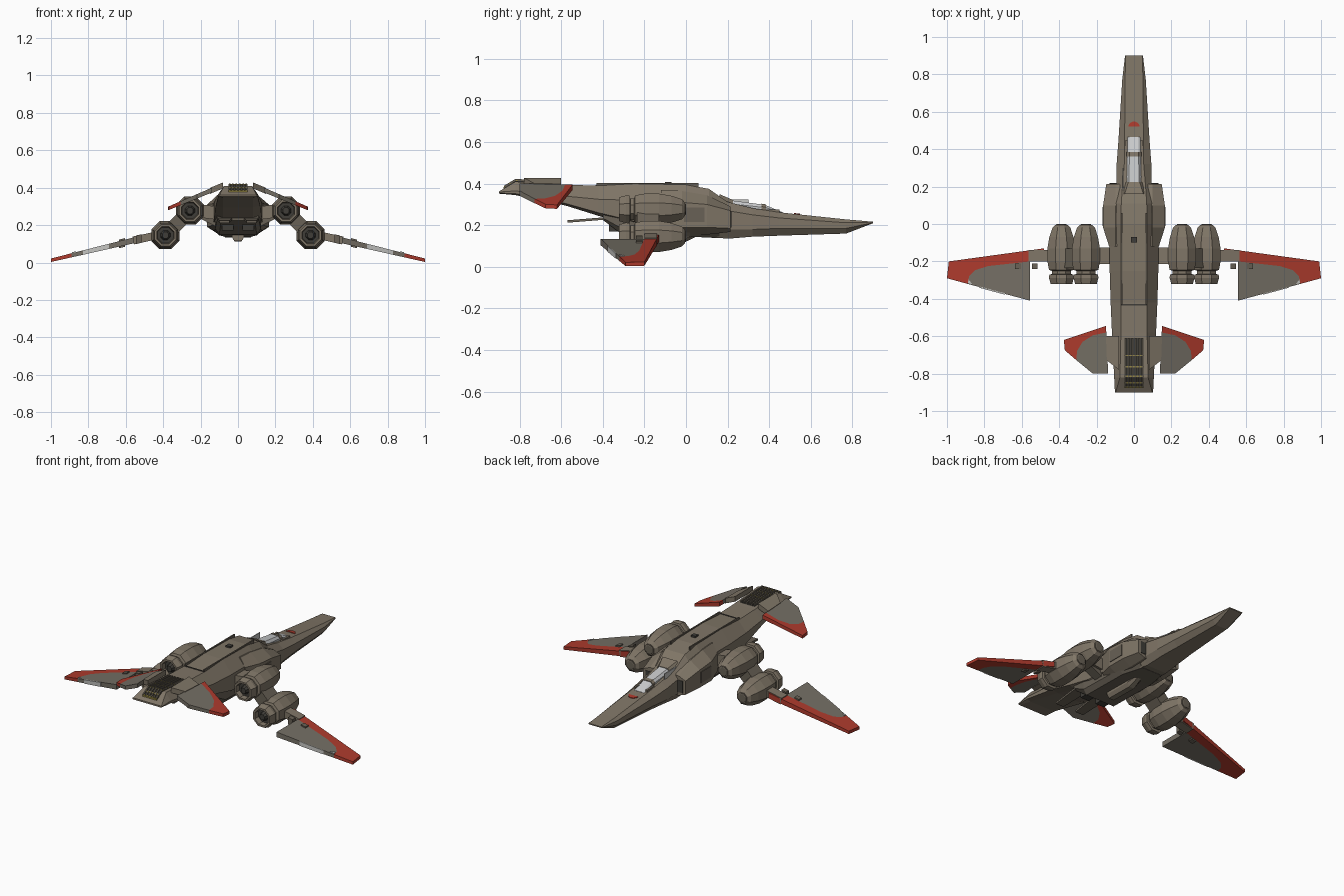
import bpy, bmesh, math
from mathutils import Matrix, Vector


def mat(name, c):
    m = bpy.data.materials.new(name)
    m.diffuse_color = (*c, 1)
    return m


HULL = mat("hull taupe", (.215, .18, .135))
WING = mat("wing grey", (.175, .158, .128))
RED = mat("red paint", (.42, .043, .026))
DARK = mat("dark metal", (.05, .047, .04))
PANEL = mat("panel brown", (.14, .12, .092))
GLASS = mat("pale glass", (.58, .59, .6))
LIGHT = mat("light grey", (.55, .55, .53))
YELLOW = mat("dull yellow", (.3, .24, .05))


def finish(bm, name, m):
    bmesh.ops.recalc_face_normals(bm, faces=bm.faces)
    me = bpy.data.meshes.new(name)
    bm.to_mesh(me)
    bm.free()
    me.materials.append(m)
    ob = bpy.data.objects.new(name, me)
    bpy.context.collection.objects.link(ob)
    return ob


def skin(name, rings, m):
    """Join equal closed rings and cap both ends."""
    bm = bmesh.new()
    vs = [[bm.verts.new(p) for p in r] for r in rings]
    n = len(vs[0])
    for a, b in zip(vs, vs[1:]):
        for i in range(n):
            bm.faces.new((a[i], a[(i + 1) % n], b[(i + 1) % n], b[i]))
    bm.faces.new(vs[0])
    bm.faces.new(vs[-1])
    return finish(bm, name, m)


def loft(name, secs, m):
    """Eight-point sections: y, half widths top/mid/bottom, z top/upper/lower/bottom."""
    rings = []
    for y, wt, wm, wb, zt, zu, zl, zb in secs:
        right = [(wt, y, zt), (wm, y, zu), (wm, y, zl), (wb, y, zb)]
        rings.append(right + [(-x, y, z) for x, y, z in reversed(right)])
    return skin(name, rings, m)


def plate(name, pts, zf, t, m, sides=(1, -1)):
    """Top-view outline thickened about the height zf(x, y)."""
    for s in sides:
        skin(name, [[(s * x, y, zf(x, y) + d * t(x) / 2) for x, y in pts] for d in (-1, 1)], m)


def box(name, x, y, z, m, sides=(1,)):
    for s in sides:
        skin(name, [[(s * a, b, c) for a, b in
                     ((x[0], y[0]), (x[1], y[0]), (x[1], y[1]), (x[0], y[1]))] for c in z], m)


def strut(name, p, q, y0, y1, t, m):
    """Bar in the xz plane from p to q, on both sides."""
    d = Vector((q[0] - p[0], q[1] - p[1])).normalized()
    n = Vector((-d.y, d.x)) * t / 2
    prof = [(p[0] + n.x, p[1] + n.y), (q[0] + n.x, q[1] + n.y),
            (q[0] - n.x, q[1] - n.y), (p[0] - n.x, p[1] - n.y)]
    for s in (1, -1):
        skin(name, [[(s * x, y, z) for x, z in prof] for y in (y0, y1)], m)


def lathe(name, cx, cz, prof, m):
    for s in (1, -1):
        skin(name, [[(s * cx + r * math.cos(a), y, cz + r * math.sin(a))
                     for a in [math.pi * (k + .5) / 4 for k in range(8)]] for y, r in prof], m)


# Main fuselage, nose to tail
loft("fuselage", [
    (.9, .044, .048, .044, .217, .215, .212, .21),
    (.77, .048, .063, .04, .228, .212, .185, .16),
    (.45, .05, .083, .055, .262, .235, .185, .15),
    (.32, .052, .093, .065, .282, .25, .18, .145),
    (.2, .062, .095, .07, .312, .27, .18, .135),
    (.11, .068, .12, .08, .375, .31, .2, .145),
    (0, .07, .13, .08, .395, .32, .21, .17),
    (-.25, .07, .13, .08, .4, .32, .22, .19),
    (-.42, .07, .125, .08, .39, .325, .26, .245),
    (-.58, .07, .118, .08, .395, .34, .305, .295),
    (-.82, .075, .106, .08, .41, .365, .352, .345),
    (-.9, .098, .102, .095, .362, .36, .355, .352)], HULL)

# Intake cheeks and belly
loft("cheeks", [
    (.215, .1, .148, .1, .29, .27, .185, .168),
    (.1, .1, .165, .11, .345, .3, .19, .155),
    (-.02, .1, .165, .11, .365, .31, .19, .16),
    (-.12, .1, .133, .1, .37, .315, .2, .17)], HULL)
loft("belly", [
    (.16, .08, .09, .07, .2, .19, .16, .138),
    (.02, .11, .125, .1, .25, .23, .17, .145),
    (-.3, .11, .122, .1, .25, .23, .18, .15),
    (-.4, .1, .11, .09, .26, .25, .235, .225)], PANEL)
loft("belly_pod", [
    (.05, .02, .025, .012, .16, .155, .15, .145),
    (-.02, .025, .032, .018, .17, .155, .135, .112),
    (-.2, .025, .032, .018, .17, .155, .135, .115)], HULL)
box("side_intake", (.07, .13), (.212, .218), (.19, .265), DARK, (1, -1))
box("belly_exhaust", (.025, .085), (-.37, -.28), (.17, .235), DARK, (1, -1))
plate("belly_flap", [(.03, -.36), (.11, -.36), (.1, -.57), (.045, -.57)],
      lambda x, y: .235 + (y + .36) * .08, lambda x: .012, PANEL)

# Spine details
box("spine_hatch", (-.015, .015), (-.1, -.07), (.39, .407), DARK)
box("spine_seam", (-.07, .07), (-.435, -.428), (.385, .394), DARK)
box("spine_edge", (.062, .07), (-.43, .06), (.38, .404), PANEL, (1, -1))
box("antenna", (-.062, -.056), (.18, .3), (.29, .325), LIGHT)
box("cheek_panel", (.155, .169), (-.01, .09), (.215, .285), PANEL, (1, -1))

# Canopy glass, frame and nose mark
loft("canopy_glass", [
    (.465, .025, .034, .036, .262, .26, .25, .24),
    (.38, .024, .036, .042, .298, .285, .26, .25),
    (.2, .028, .04, .045, .322, .305, .28, .27)], GLASS)
loft("canopy_frame", [
    (.385, .025, .039, .045, .3, .287, .262, .25),
    (.362, .025, .039, .045, .304, .29, .262, .25)], HULL)
loft("canopy_rear", [
    (.225, .03, .043, .05, .322, .306, .28, .27),
    (.16, .05, .06, .07, .35, .33, .28, .27)], HULL)
box("canopy_rail", (.034, .046), (.2, .45), (.25, .275), HULL, (1, -1))
plate("nose_mark", [(.03 * math.cos(a), .52 + .028 * math.sin(a))
                    for a in [math.pi * k / 8 for k in range(9)]],
      lambda x, y: .262 - (y - .45) * .106, lambda x: .008, RED, (1,))


# Tail grille following the bent tail deck
def deck(x, y):
    return .395 + (-.58 - y) * .0625 if y > -.821 else .41 + (y + .82) * .6


for y0, y1 in ((-.61, -.82), (-.82, -.875)):
    plate("grille_bed", [(-.05, y0), (.05, y0), (.05, y1), (-.05, y1)],
          deck, lambda x: .008, DARK, (1,))
    for k in range(6):
        x = -.045 + .018 * k
        plate("grille_slat", [(x - .004, y0), (x + .004, y0), (x + .004, y1), (x - .004, y1)],
              lambda x, y: deck(x, y) + .006, lambda x: .014, PANEL, (1,))
for y in (-.7, -.76, -.81, -.845, -.87):
    plate("grille_bar", [(-.05, y), (.05, y), (.05, y - .007), (-.05, y - .007)],
          lambda x, y: deck(x, y) + .004, lambda x: .01, YELLOW, (1,))

# Four engines
for where, cx, cz in (("inner", .257, .277), ("outer", .388, .146)):
    lathe(where + "_engine", cx, cz, [
        (-.005, .035), (-.02, .052), (-.07, .07), (-.13, .081), (-.2, .081), (-.245, .072),
        (-.25, .056), (-.268, .056), (-.27, .07), (-.288, .072), (-.322, .062),
        (-.322, .05), (-.285, .045)], HULL)
    lathe(where + "_nozzle", cx, cz, [(-.28, .046), (-.29, .046), (-.29, .028), (-.315, .018)], DARK)
    lathe(where + "_intake", cx, cz, [(0, .024), (-.002, .03), (-.01, .03)], PANEL)

# Pylons
strut("body_pylon", (.1, .262), (.21, .277), -.215, -.125, .07, HULL)
strut("body_brace", (.1, .2), (.2, .25), -.2, -.14, .03, PANEL)
strut("engine_pylon", (.285, .249), (.36, .174), -.235, -.13, .075, PANEL)
strut("wing_pylon", (.43, .146), (.56, .118), -.2, -.14, .042, HULL)


# Main wings
def wz(x, y):
    return .137 - (x - .48) * .24


def wt(x):
    return .034 - (x - .48) * .03


edge = [(.89, -.32), (.882, -.28), (.85, -.247), (.78, -.225), (.555, -.2)]
plate("wing_red_edge", [(.48, -.13), (.99, -.2), (1, -.29)] + edge + [(.48, -.19)], wz, wt, RED)
plate("wing_panel", [(.555, -.41)] + edge, wz, wt, WING)
plate("wing_trailing_stripe", [(.69, -.37), (.83, -.332), (.83, -.34), (.69, -.378)], wz, wt, LIGHT)
plate("wing_tip_spot", [(.865, -.322), (.888, -.316), (.884, -.297)],
      lambda x, y: wz(x, y) + .012, lambda x: .008, LIGHT)
for x in (.53, .62):
    plate("wing_bracket", [(x - .015, -.21), (x + .015, -.21), (x + .015, -.24), (x - .015, -.24)],
          wz, lambda x: .046, PANEL)


# Tail fins
def fz(x, y):
    return .385 - (x - .145) * .42


def ft(x):
    return .026 - (x - .145) * .03


fin = [(.148, -.58), (.22, -.595), (.275, -.63), (.305, -.68), (.308, -.728)]
plate("fin_red_edge", [(.15, -.545), (.375, -.62), (.37, -.675)] + fin[::-1], fz, ft, RED)
plate("fin_panel", fin + [(.22, -.8), (.138, -.8)], fz, ft, WING)
plate("fin_root", [(.08, -.6), (.15, -.6), (.145, -.73), (.08, -.78)], fz, lambda x: .032, HULL)
